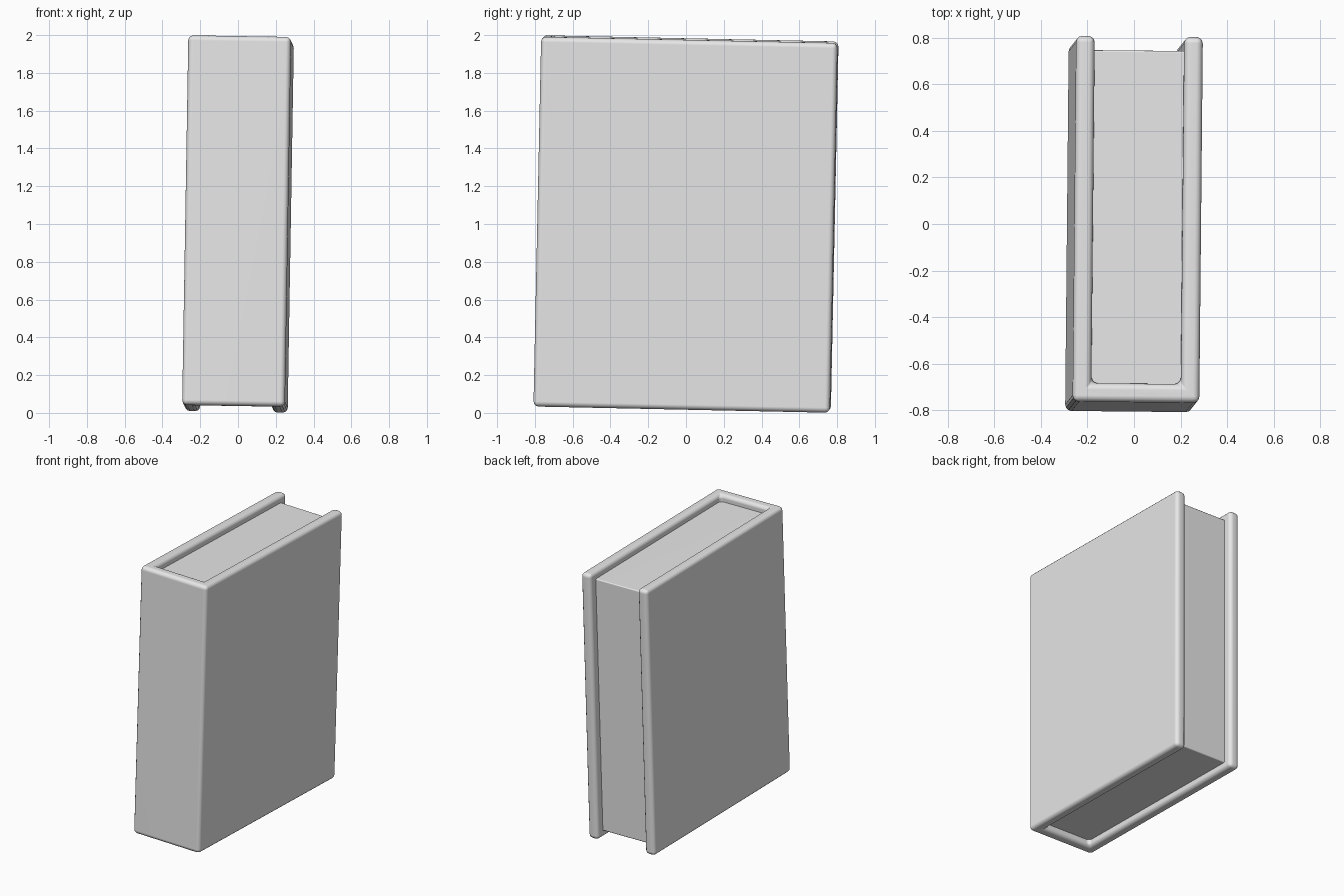
import bpy, bmesh, math
from mathutils import Euler

if "Cube" in bpy.data.objects:
    bpy.data.objects.remove(bpy.data.objects["Cube"], do_unlink=True)

grey = bpy.data.materials.new("light_grey")
grey.use_nodes = True
grey.diffuse_color = (0.8, 0.8, 0.8, 1)
grey.node_tree.nodes["Principled BSDF"].inputs["Base Color"].default_value = (0.8, 0.8, 0.8, 1)

# Overall size, board thickness and recess of the page block
W, D, H = 0.272, 0.785, 0.979
BOARD, TRIM = 0.08, 0.05
LEAN = Euler((-0.021, 0.0165, -0.01))


def prism(name, outline, half_height, radius):
    """Extrude an outline along z, round its edges and set it leaning."""
    bm = bmesh.new()
    base = bm.faces.new([bm.verts.new((x, y, -half_height)) for x, y in outline])
    top = bmesh.ops.extrude_face_region(bm, geom=[base])["geom"]
    bmesh.ops.translate(bm, vec=(0, 0, 2 * half_height),
                        verts=[v for v in top if isinstance(v, bmesh.types.BMVert)])
    bmesh.ops.recalc_face_normals(bm, faces=bm.faces)
    bmesh.ops.bevel(bm, geom=list(bm.edges), offset=radius, segments=3,
                    profile=0.5, affect='EDGES', clamp_overlap=True)
    mesh = bpy.data.meshes.new(name)
    bm.to_mesh(mesh)
    bm.free()
    mesh.materials.append(grey)
    obj = bpy.data.objects.new(name, mesh)
    bpy.context.collection.objects.link(obj)
    obj.location.z = 1
    obj.rotation_euler = LEAN
    bpy.ops.object.select_all(action='DESELECT')
    obj.select_set(True)
    bpy.context.view_layer.objects.active = obj
    bpy.ops.object.shade_smooth_by_angle(angle=math.radians(50))
    normals = obj.modifiers.new("flat_sides", 'WEIGHTED_NORMAL')
    normals.keep_sharp = True
    return obj


# Cover: two boards joined by the spine, open at the back
inner = W - BOARD
prism("cover", [(-W, D), (-W, -D), (W, -D), (W, D),
                (inner, D), (inner, BOARD - D), (-inner, BOARD - D), (-inner, D)],
      H, 0.027)

# Page block, tucked into the cover and recessed on its three open sides
side, front, back = inner + 0.01, BOARD - D - 0.01, D - 0.06
prism("pages", [(-side, front), (side, front), (side, back), (-side, back)],
      H - TRIM, 0.008)
